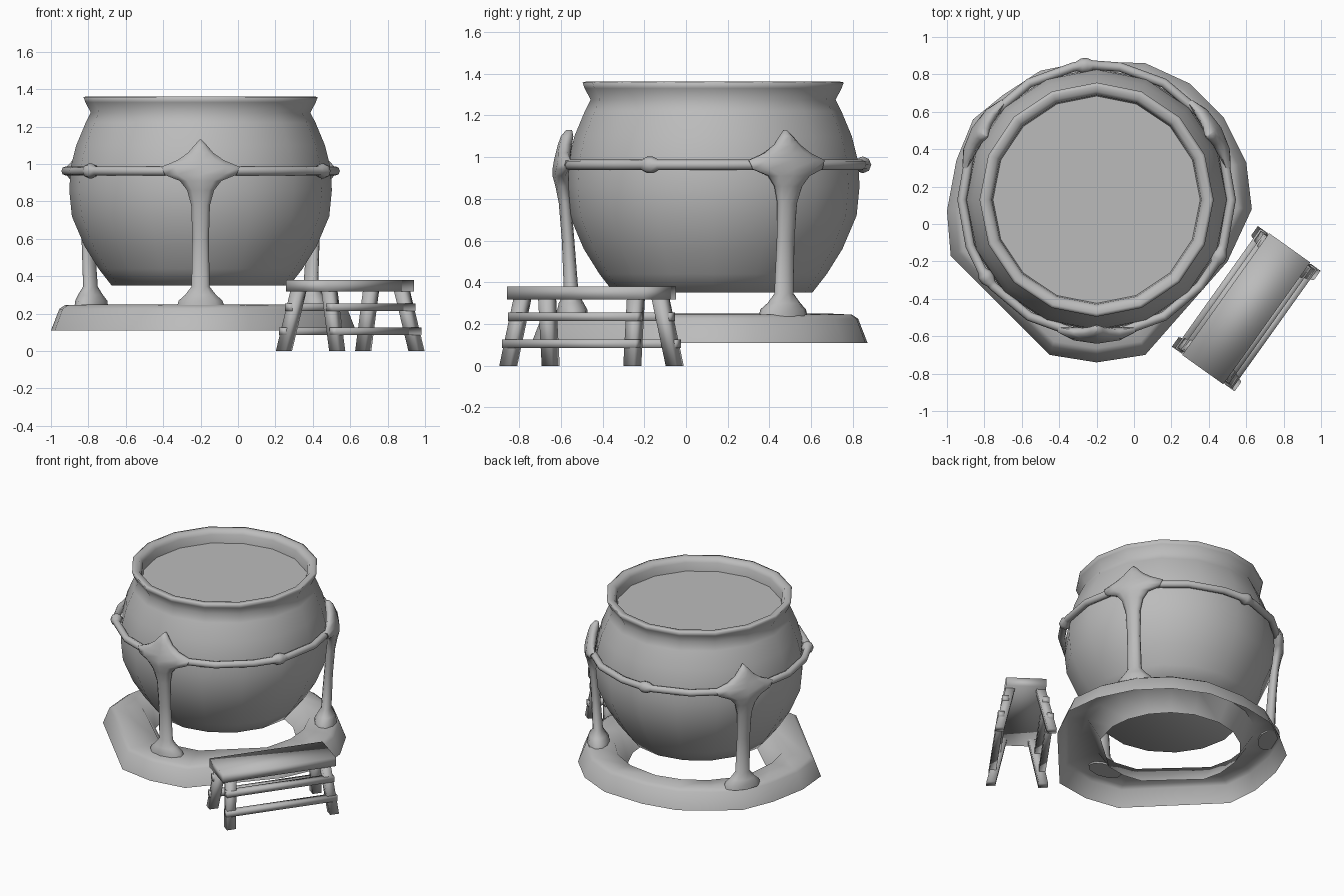
import bpy, bmesh, math
from mathutils import Vector, Matrix

if "Cube" in bpy.data.objects:
    bpy.data.objects.remove(bpy.data.objects["Cube"], do_unlink=True)

CX, CY = -0.2, 0.13  # axis of the pot
TAU = math.tau

grey = bpy.data.materials.new("plain_grey")
grey.use_nodes = True
grey.diffuse_color = (0.5, 0.5, 0.5, 1)
grey.node_tree.nodes["Principled BSDF"].inputs["Base Color"].default_value = (0.5, 0.5, 0.5, 1)


def finish(name, bm, angle=60):
    bmesh.ops.recalc_face_normals(bm, faces=bm.faces)
    mesh = bpy.data.meshes.new(name)
    bm.to_mesh(mesh)
    bm.free()
    mesh.materials.append(grey)
    obj = bpy.data.objects.new(name, mesh)
    bpy.context.collection.objects.link(obj)
    bpy.ops.object.select_all(action='DESELECT')
    obj.select_set(True)
    bpy.context.view_layer.objects.active = obj
    bpy.ops.object.shade_smooth_by_angle(angle=math.radians(angle))


def loft(name, rings, cap_start=False, cap_end=False, closed=False, angle=60):
    """Skin a list of equal-length point loops."""
    bm = bmesh.new()
    loops = [[bm.verts.new(p) for p in ring] for ring in rings]
    pairs = list(zip(loops, loops[1:]))
    if closed:
        pairs.append((loops[-1], loops[0]))
    for a, b in pairs:
        n = len(a)
        for i in range(n):
            j = (i + 1) % n
            bm.faces.new((a[i], a[j], b[j], b[i]))
    if cap_start:
        bm.faces.new(loops[0])
    if cap_end:
        bm.faces.new(loops[-1])
    finish(name, bm, angle)


def box(name, centre, size, matrix, angle):
    bm = bmesh.new()
    bmesh.ops.create_cube(bm, size=1)
    bmesh.ops.scale(bm, vec=size, verts=bm.verts)
    bmesh.ops.translate(bm, vec=centre, verts=bm.verts)
    bmesh.ops.transform(bm, matrix=matrix, verts=bm.verts)
    finish(name, bm, angle)


def polar(r, a, z):
    return (CX + r * math.cos(a), CY + r * math.sin(a), z)


def circle(r, z, n=16):
    return [polar(r, TAU * i / n, z) for i in range(n)]


# Pot body with a flared, rounded lip
pot_profile = [(0.475, 0.35), (0.545, 0.44), (0.62, 0.56), (0.688, 0.72), (0.702, 0.86),
               (0.695, 0.98), (0.665, 1.1), (0.615, 1.22), (0.587, 1.275), (0.616, 1.33),
               (0.626, 1.358), (0.608, 1.362), (0.578, 1.358), (0.56, 1.33), (0.552, 1.25)]
loft("pot", [circle(r, z) for r, z in pot_profile], cap_start=True, angle=100)

# Contents of the pot
bm = bmesh.new()
bm.faces.new([bm.verts.new(p) for p in circle(0.555, 1.27)])
finish("pot_contents", bm)

# Uneven hollow mound whose inner wall drops to a central opening
outline = [(0.63, 0.08), (0.6, 0.33), (0.48, 0.57), (0.3, 0.75), (0.06, 0.86), (-0.25, 0.87),
           (-0.5, 0.82), (-0.7, 0.69), (-0.86, 0.56), (-0.95, 0.34), (-1.0, 0.07),
           (-0.98, -0.17), (-0.45, -0.7), (-0.2, -0.74), (0.06, -0.7), (0.5, -0.2)]
spokes = [Vector((x - CX, y - CY)) for x, y in outline]


def mound_ring(inset, z):
    return [polar(s.length - inset, math.atan2(s.y, s.x), z) for s in spokes]


def mound_circle(r, z):
    return [polar(r, math.atan2(s.y, s.x), z) for s in spokes]


loft("base_mound", [mound_ring(0, 0.11), mound_ring(0.045, 0.225), mound_ring(0.075, 0.245),
                    mound_circle(0.565, 0.25), mound_circle(0.475, 0.11)])

# Iron hoop, thickened at three knobs
knobs = [math.radians(a) for a in (95, 215, 335)]
stations = sorted([TAU * i / 18 for i in range(18)]
                  + [k + d for k in knobs for d in (-0.06, -0.018, 0.022, 0.064)])
hoop = []
for a in stations:
    near = min(abs(a - k) for k in knobs)
    t = 0.04 if near < 0.03 else 0.025
    hoop.append([polar(0.72 + t * math.cos(TAU * k / 8), a, 0.963 + t * math.sin(TAU * k / 8))
                 for k in range(8)])
loft("hoop", hoop, closed=True)

# Three supports: splayed foot, slim post and winged pointed head that follows the pot
# (height, half width, half depth, distance from axis)
support_profile = [(0.235, 0.13, 0.075, 0.675), (0.27, 0.12, 0.072, 0.675),
                   (0.3, 0.085, 0.06, 0.68), (0.345, 0.05, 0.035, 0.68),
                   (0.6, 0.046, 0.03, 0.695), (0.78, 0.052, 0.03, 0.71),
                   (0.86, 0.075, 0.034, 0.722), (0.91, 0.115, 0.04, 0.73),
                   (0.942, 0.2, 0.04, 0.73), (0.985, 0.22, 0.038, 0.725),
                   (1.02, 0.13, 0.036, 0.718), (1.06, 0.07, 0.034, 0.71),
                   (1.1, 0.035, 0.03, 0.7), (1.13, 0.006, 0.014, 0.69)]
for label, deg in (("front", 270), ("left", 30), ("right", 150)):
    mid = math.radians(deg)
    rings = [[polar(r + d * math.cos(TAU * k / 10), mid + w * math.sin(TAU * k / 10) / r, z)
              for k in range(10)] for z, w, d, r in support_profile]
    loft(label + "_support", rings, cap_start=True, cap_end=True)

# Stool, built along its own axis and turned into place
place = Matrix.Translation((0.6, -0.453, 0)) @ Matrix.Rotation(math.radians(54.5), 4, 'Z')
box("stool_seat", (0, 0, 0.349), (0.8, 0.27, 0.062), place, 100)

# Square splayed legs
foot, top = Vector((0.365, 0.175, 0)), Vector((0.333, 0.1, 0.33))
corners = [(-1, -1), (1, -1), (1, 1), (-1, 1)]
for sx, sy in corners:
    rings = [[place @ Vector((sx * c.x + 0.031 * u, sy * c.y + 0.031 * v, c.z))
              for u, v in corners] for c in (foot, top)]
    name = ("back" if sx > 0 else "front") + ("_right" if sy < 0 else "_left")
    loft("stool_leg_" + name, rings, True, True, angle=100)

# Two rails along each long side, set just proud of the legs
for sy, side in ((-1, "right"), (1, "left")):
    for z, level in ((0.105, "lower"), (0.235, "upper")):
        c = foot.lerp(top, z / top.z)
        box("stool_rail_" + level + "_" + side, (0, sy * (c.y + 0.014), z),
            (2 * c.x + 0.075, 0.045, 0.04), place, 100)
